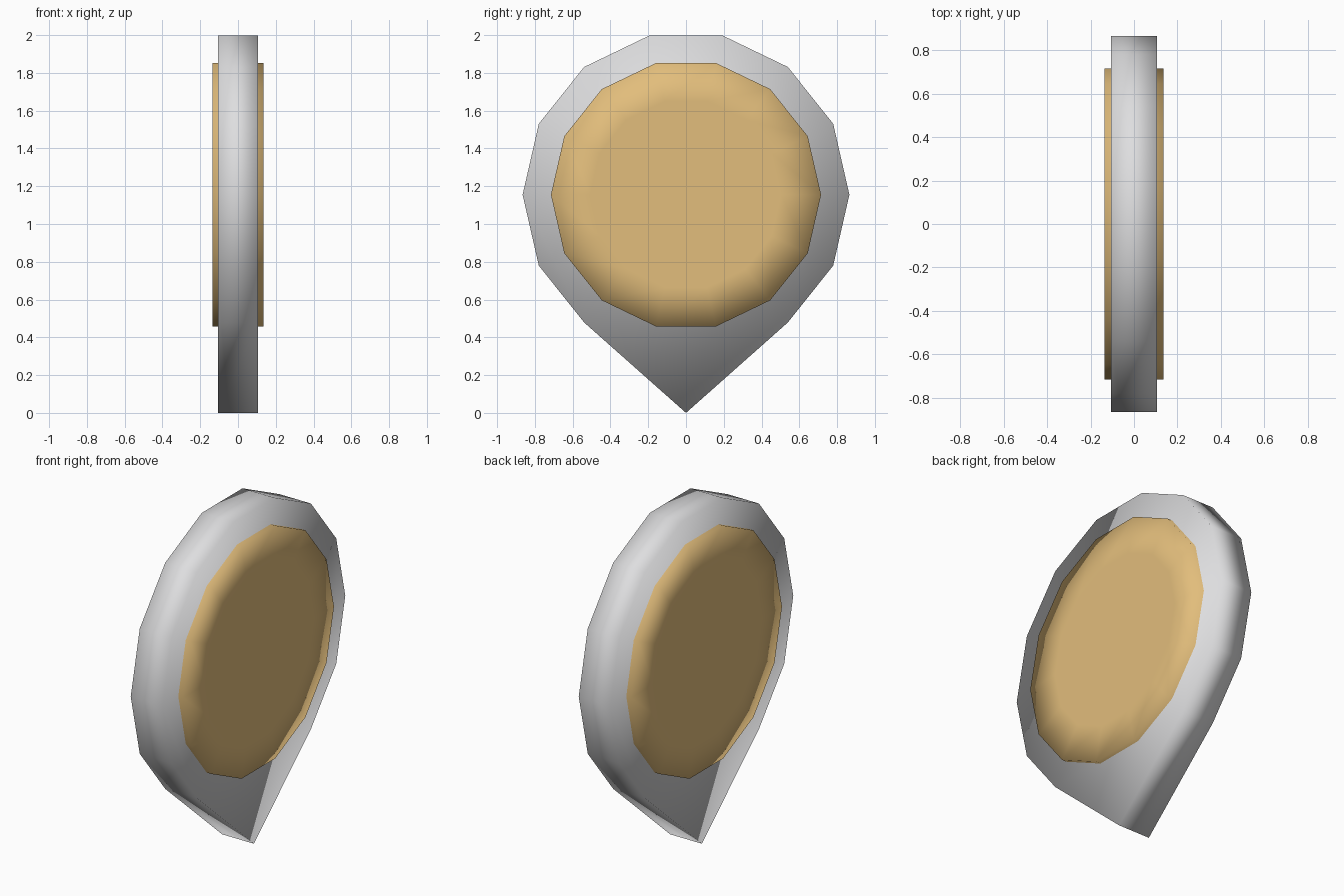
import bpy
import bmesh
from math import cos, sin, pi

cube = bpy.data.objects.get("Cube")
if cube:
    bpy.data.objects.remove(cube)

SIDES = 14
CENTRE_Z = 1.155


def material(name, colour):
    mat = bpy.data.materials.new(name)
    mat.use_nodes = True
    mat.diffuse_color = colour
    mat.node_tree.nodes["Principled BSDF"].inputs["Base Color"].default_value = colour
    return mat


def ring(radius):
    """Regular polygon in the y-z plane, starting at +y."""
    return [(radius * cos(2 * pi * i / SIDES), CENTRE_Z + radius * sin(2 * pi * i / SIDES))
            for i in range(SIDES)]


def slab(name, outline, half_width, mat, inset=0.0):
    """Extrude an outline along x; optionally inset both flat faces."""
    bm = bmesh.new()
    left = [bm.verts.new((half_width, y, z)) for y, z in outline]
    right = [bm.verts.new((-half_width, y, z)) for y, z in outline]
    caps = [bm.faces.new(left), bm.faces.new(right[::-1])]
    for i in range(len(outline)):
        j = (i + 1) % len(outline)
        bm.faces.new((left[i], right[i], right[j], left[j]))
    bmesh.ops.recalc_face_normals(bm, faces=bm.faces)
    if inset:
        bmesh.ops.inset_individual(bm, faces=caps, thickness=inset)
    for face in bm.faces:
        face.smooth = True
    mesh = bpy.data.meshes.new(name)
    bm.to_mesh(mesh)
    bm.free()
    mesh.materials.append(mat)
    obj = bpy.data.objects.new(name, mesh)
    bpy.context.collection.objects.link(obj)
    return obj


silver = material("silver", (0.73, 0.73, 0.74, 1))
gold = material("gold", (0.76, 0.51, 0.2, 1))

# Teardrop body: the two lowest corners of the polygon become one point
low = CENTRE_Z - 0.8
body_outline = []
for y, z in ring(0.865):
    if z > low:
        body_outline.append((y, z))
    elif (0, 0) not in body_outline:
        body_outline.append((0, 0))
slab("body", body_outline, 0.105, silver)

# Round face plates showing on both sides
slab("face_plates", ring(0.715), 0.135, gold, inset=0.21)
